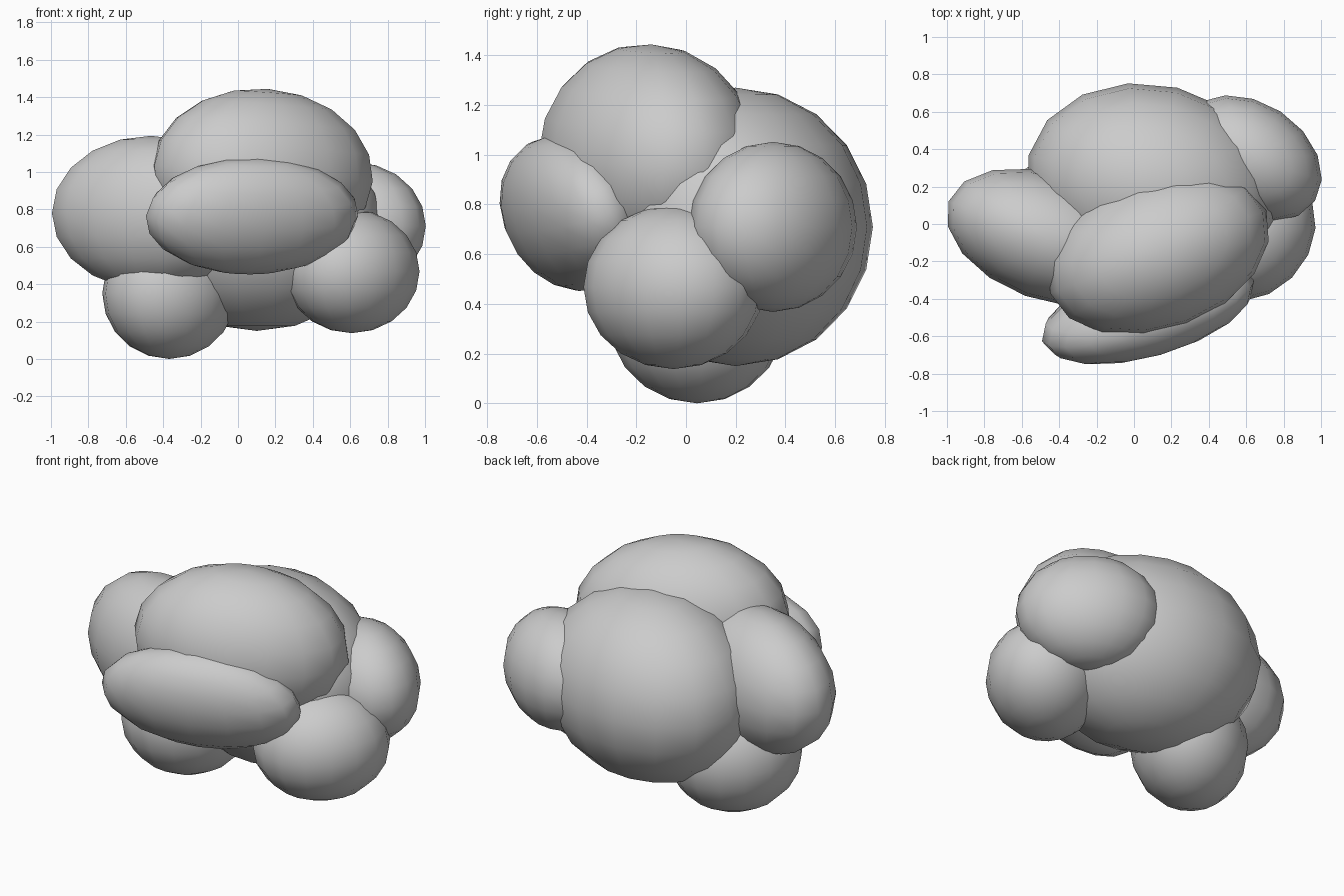
import bpy
from math import radians

if "Cube" in bpy.data.objects:
    bpy.data.objects.remove(bpy.data.objects["Cube"])


def puff(name, centre, radii, tilt=(0, 0, 0)):
    """One smooth, stretched and turned low-poly sphere."""
    bpy.ops.mesh.primitive_uv_sphere_add(
        segments=16, ring_count=10, radius=1, location=centre,
        rotation=[radians(a) for a in tilt])
    ob = bpy.context.object
    ob.name = name
    ob.scale = radii
    bpy.ops.object.transform_apply(location=False, rotation=True, scale=True)
    bpy.ops.object.shade_smooth()
    return ob


# large masses of the cloud
puff("back_puff", (0.10, 0.20, 0.71), (0.685, 0.545, 0.56), (0, 0, -14))
puff("top_puff", (0.13, -0.15, 0.99), (0.62, 0.415, 0.455), (0, 4, 21))
puff("front_puff", (0.075, -0.465, 0.765), (0.59, 0.235, 0.322), (20, 0, 16))
puff("left_puff", (-0.465, -0.07, 0.78), (0.56, 0.335, 0.413), (0, 0, -20))

# smaller lobes
puff("right_back_puff", (0.62, 0.35, 0.71), (0.415, 0.3, 0.342), (0, 0, -33))
puff("lower_left_puff", (-0.367, 0.045, 0.35), (0.385, 0.332, 0.35), (0, 0, 45))
puff("lower_right_puff", (0.608, -0.05, 0.468), (0.39, 0.335, 0.33), (0, 0, 45))
